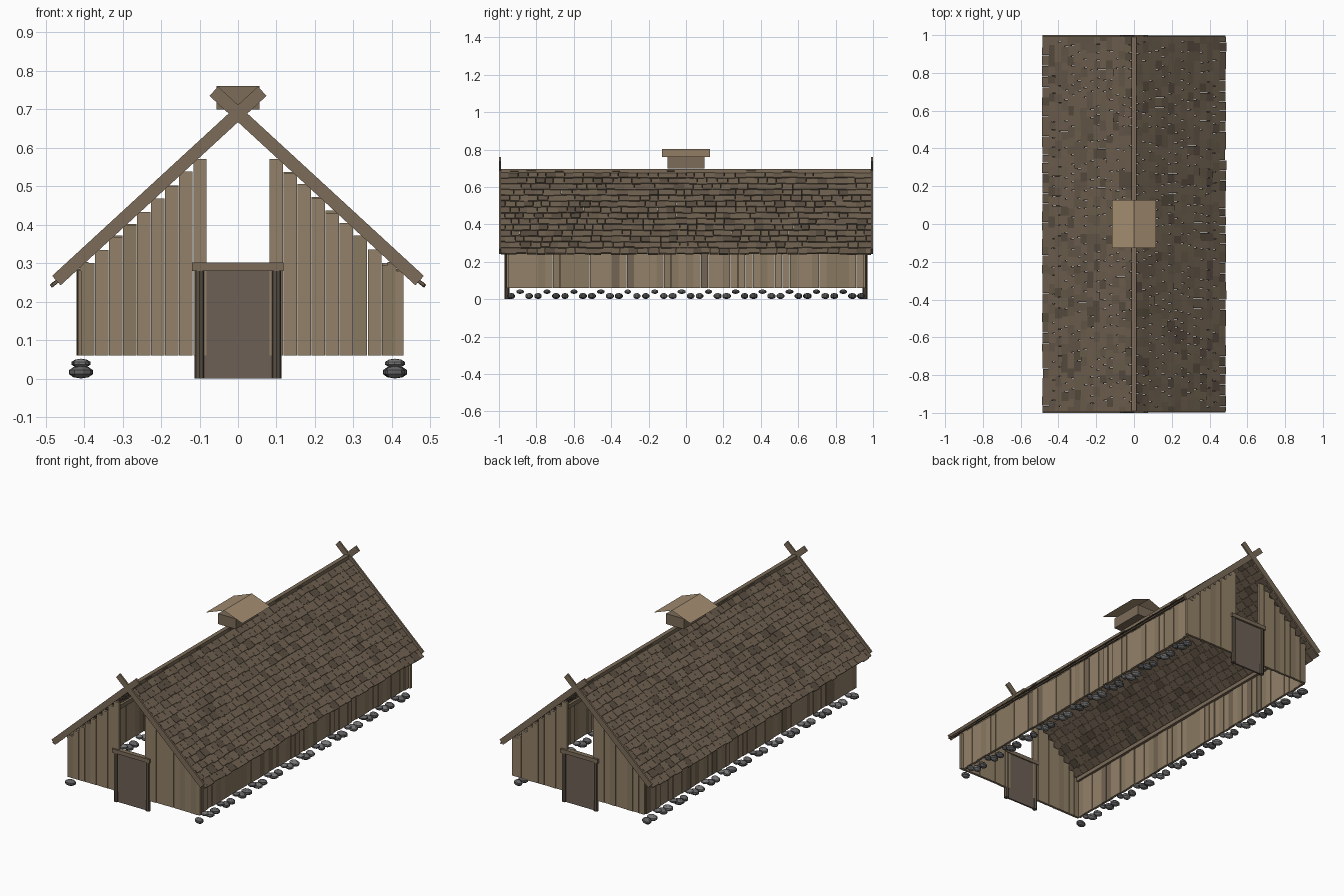
import bpy, bmesh, math, random
from mathutils import Matrix, Vector

if "Cube" in bpy.data.objects:
    bpy.data.objects.remove(bpy.data.objects["Cube"])

random.seed(7)


def material(name, rgb):
    m = bpy.data.materials.new(name)
    m.diffuse_color = (*rgb, 1)
    m.use_nodes = True
    m.node_tree.nodes["Principled BSDF"].inputs["Base Color"].default_value = m.diffuse_color
    return m


WALL = [material("plank_light", (0.29, 0.22, 0.14)), material("plank_mid", (0.25, 0.19, 0.12)),
        material("plank_dark", (0.17, 0.13, 0.085))]
SHINGLE = [material("shingle_a", (0.16, 0.12, 0.08)), material("shingle_b", (0.135, 0.10, 0.068)),
           material("shingle_c", (0.10, 0.075, 0.052))]
BEAM = [material("beam", (0.20, 0.15, 0.10))]
POST = [material("post", (0.10, 0.078, 0.055))]
DOOR = [material("door", (0.15, 0.115, 0.09))]
VENT = [material("vent_roof", (0.36, 0.26, 0.16))]
STONE = [material("stone_light", (0.19, 0.19, 0.19)), material("stone_dark", (0.12, 0.12, 0.125))]


def add_box(bm, size, matrix, mat=0):
    vs = bmesh.ops.create_cube(bm, size=1, matrix=matrix @ Matrix.Diagonal((*size, 1)))["verts"]
    for f in {f for v in vs for f in v.link_faces}:
        f.material_index = mat


def finish(name, bm, mats):
    me = bpy.data.meshes.new(name)
    bm.to_mesh(me)
    bm.free()
    for m in mats:
        me.materials.append(m)
    ob = bpy.data.objects.new(name, me)
    bpy.context.collection.objects.link(ob)
    return ob


def box(name, lo, hi, mats):
    lo, hi = Vector(lo), Vector(hi)
    bm = bmesh.new()
    add_box(bm, hi - lo, Matrix.Translation((lo + hi) / 2))
    return finish(name, bm, mats)


def shade():
    return random.choices((0, 1, 2), (5, 3, 1))[0]


SLOPE = math.atan(0.92)

for s, side in ((-1, "left"), (1, "right")):
    # side wall of upright planks
    bm = bmesh.new()
    n = 48
    pitch = 1.90 / n
    for i in range(n):
        y = -0.95 + pitch * (i + 0.5)
        x = s * (0.41 + random.uniform(-0.003, 0.003))
        add_box(bm, (0.014, pitch * random.uniform(0.94, 1.0), 0.225),
                Matrix.Translation((x, y, 0.1725)), shade())
    finish(side + "_wall_planks", bm, WALL)
    box(side + "_wall_plate", (s * 0.40 - 0.012, -0.96, 0.28), (s * 0.40 + 0.012, 0.96, 0.303), BEAM)

    # overlapping shingles, lower end of each one lifted
    bm = bmesh.new()
    rows, length = 14, 0.645
    step = length / rows
    for r in range(rows):
        y = -0.99
        first = True
        while y < 0.99:
            w = random.uniform(0.04, 0.06) * (0.5 if first and r % 2 else 1)
            first = False
            w = min(w, 0.99 - y)
            if 0.99 - y - w < 0.02:
                w = 0.99 - y
            d = (r + 0.5) * step + random.uniform(-0.004, 0.004)
            x = d * math.cos(SLOPE)
            z = 0.683 - d * math.sin(SLOPE)
            tilt = SLOPE - math.radians(random.uniform(4, 8))
            m = Matrix.Translation((s * x, y + w / 2, z)) @ Matrix.Rotation(s * tilt, 4, 'Y')
            add_box(bm, (step * 1.4, w * 0.97, 0.008), m, shade())
            y += w
    finish(side + "_roof_shingles", bm, SHINGLE)

    # foundation stones: two on the ground, one raised
    bm = bmesh.new()
    for i in range(40):
        top = i % 3 == 1
        k = random.uniform(0.85, 1.1)
        size = (0.025 * k, 0.021 * k, 0.012) if top else (0.031 * k, 0.022 * k, 0.0165)
        m = (Matrix.Translation((s * 0.408, -0.935 + 0.048 * i, 0.04 if top else 0.017))
             @ Matrix.Rotation(random.uniform(-0.4, 0.4), 4, 'Z') @ Matrix.Diagonal((*size, 1)))
        vs = bmesh.ops.create_uvsphere(bm, u_segments=8, v_segments=5, radius=1, matrix=m)["verts"]
        mat = random.randint(0, 1)
        for f in {f for v in vs for f in v.link_faces}:
            f.material_index = mat
    finish(side + "_foundation_stones", bm, STONE)

for e, end in ((-1, "front"), (1, "back")):
    # gable planks stepped under the roof, open above the door
    bm = bmesh.new()
    w = 0.0365
    for x0, count in ((-0.409, 9), (0.081, 9)):
        for i in range(count):
            c = x0 + w * (i + 0.5)
            h = 0.66 - 0.92 * abs(c) + random.uniform(-0.005, 0.005)
            add_box(bm, (w * 0.96, 0.014, h - 0.06),
                    Matrix.Translation((c, e * (0.953 + random.uniform(-0.002, 0.002)), (h + 0.06) / 2)),
                    random.randint(0, 1))
    add_box(bm, (0.021, 0.014, 0.22), Matrix.Translation((0.42, e * 0.953, 0.17)))
    finish(end + "_gable_planks", bm, WALL)

    # door with posts and lintel
    box(end + "_door", (-0.088, e * 0.955 - 0.005, 0), (0.088, e * 0.955 + 0.005, 0.28), DOOR)
    bm = bmesh.new()
    for x in (-0.1, 0.1):
        bmesh.ops.create_cone(bm, cap_ends=True, segments=8, radius1=0.013, radius2=0.013, depth=0.28,
                              matrix=Matrix.Translation((x, e * 0.957, 0.14)))
    finish(end + "_door_posts", bm, POST)
    box(end + "_door_lintel", (-0.12, e * 0.957 - 0.014, 0.28), (0.118, e * 0.957 + 0.014, 0.302), BEAM)

    # crossed barge boards
    bm = bmesh.new()
    a, b = Vector((-0.063, 0, 0.747)), Vector((0.472, 0, 0.255))
    mid = (a + b) / 2
    for s in (-1, 1):
        m = (Matrix.Translation((s * mid.x, e * (0.995 - 0.001 * (s > 0)), mid.z))
             @ Matrix.Rotation(s * SLOPE, 4, 'Y'))
        add_box(bm, ((b - a).length, 0.01, 0.033), m)
    finish(end + "_barge_boards", bm, BEAM)

# ridge beam
box("ridge_beam", (-0.012, -0.995, 0.674), (0.012, 0.995, 0.696), BEAM)

# smoke vent with a thin gabled cover
box("smoke_vent", (-0.056, -0.1, 0.70), (0.056, 0.1, 0.76), BEAM)
bm = bmesh.new()
rail = [[bm.verts.new((x, y, z)) for y in (-0.127, 0.127)]
        for x, z in ((-0.116, 0.76), (0, 0.803), (0.116, 0.76))]
for p, q in zip(rail, rail[1:]):
    bm.faces.new((p[0], q[0], q[1], p[1]))
finish("smoke_vent_cover", bm, VENT)
